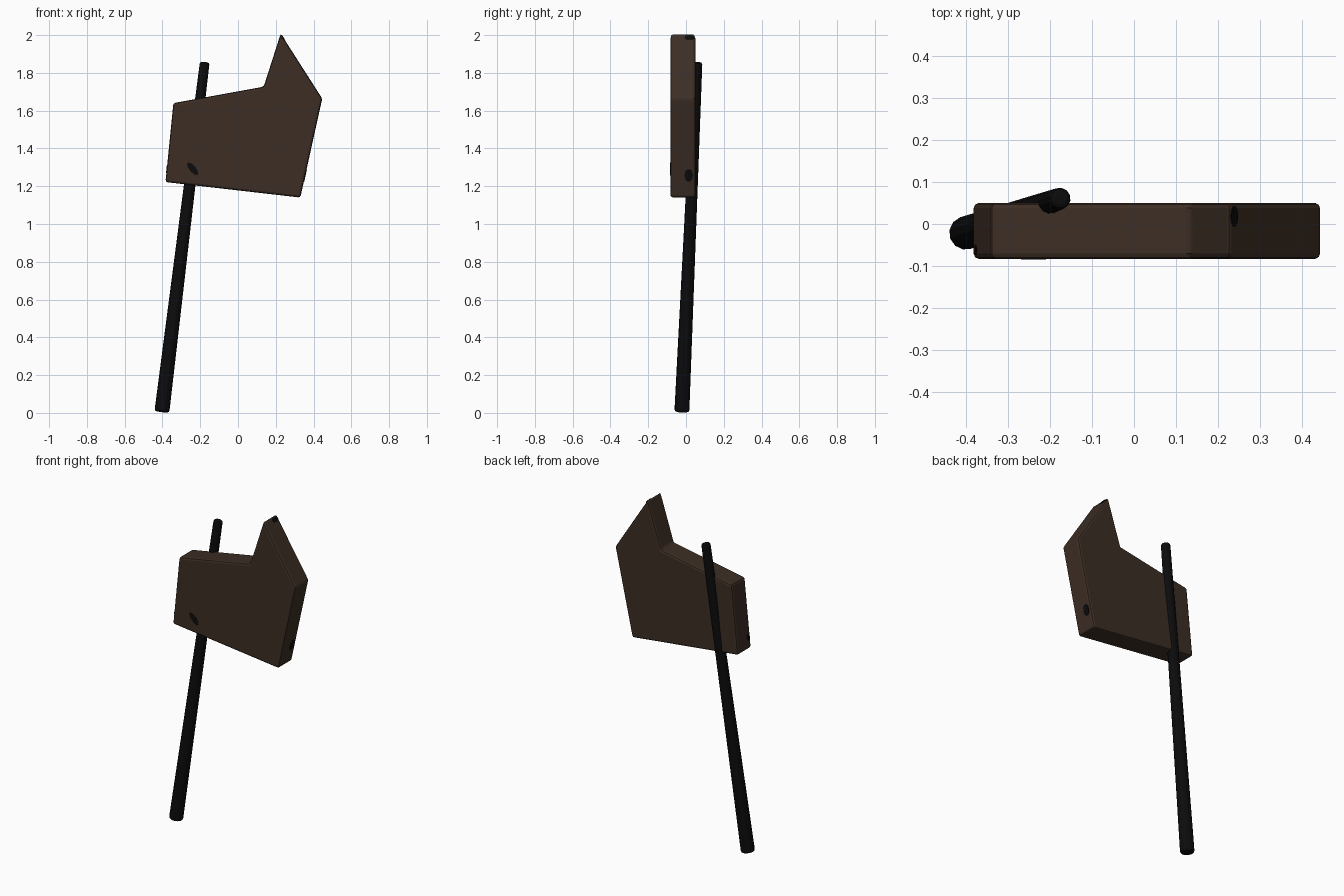
import bpy, bmesh, math
from mathutils import Vector, Matrix

cube = bpy.data.objects.get("Cube")
if cube:
    bpy.data.objects.remove(cube, do_unlink=True)


def material(name, rgb):
    mat = bpy.data.materials.new(name)
    mat.use_nodes = True
    mat.diffuse_color = (*rgb, 1)
    bsdf = mat.node_tree.nodes["Principled BSDF"]
    bsdf.inputs["Base Color"].default_value = (*rgb, 1)
    bsdf.inputs["Roughness"].default_value = 0.8
    return mat


WOOD = material("dark brown wood", (0.046, 0.027, 0.018))
BLACK = material("black metal", (0.0035, 0.0035, 0.004))


def finish(name, bm, mat, bevel=0, segments=2):
    bmesh.ops.recalc_face_normals(bm, faces=bm.faces)
    mesh = bpy.data.meshes.new(name)
    bm.to_mesh(mesh)
    bm.free()
    mesh.materials.append(mat)
    obj = bpy.data.objects.new(name, mesh)
    bpy.context.collection.objects.link(obj)
    if bevel:
        mod = obj.modifiers.new("soft edges", "BEVEL")
        mod.width = bevel
        mod.segments = segments
        mod.limit_method = "ANGLE"
        mod.angle_limit = math.radians(40)
    return obj


# Arrow-like board: outline extruded front to back
FRONT, BACK = -0.083, 0.05
outline = [(-0.342, 1.64), (0.136, 1.727), (0.226, 2.008),
           (0.446, 1.664), (0.33, 1.14), (-0.384, 1.222)]
bm = bmesh.new()
face = bm.faces.new([bm.verts.new((x, FRONT, z)) for x, z in outline])
side = bmesh.ops.extrude_face_region(bm, geom=[face])
bmesh.ops.translate(bm, vec=(0, BACK - FRONT, 0),
                    verts=[v for v in side["geom"] if isinstance(v, bmesh.types.BMVert)])
finish("board", bm, WOOD, 0.012)

# Leaning, tapered pole
foot, tip = Vector((-0.403, -0.022, 0.005)), Vector((-0.176, 0.061, 1.857))
axis = tip - foot
bm = bmesh.new()
bmesh.ops.create_cone(bm, cap_ends=True, segments=12, radius1=0.04, radius2=0.026,
                      depth=axis.length,
                      matrix=Matrix.Translation((foot + tip) / 2)
                      @ axis.to_track_quat("Z", "Y").to_matrix().to_4x4())
finish("pole", bm, BLACK, 0.012)


# Thin dark marks lying on the board: long is the direction of the longer axis
def mark(name, centre, normal, long, length, width):
    n = Vector(normal).normalized()
    u = Vector(long)
    u = (u - n * u.dot(n)).normalized()
    v = n.cross(u)
    turn = Matrix((u, v, n)).transposed().to_4x4()
    bm = bmesh.new()
    bmesh.ops.create_cone(bm, cap_ends=True, segments=10, radius1=0.5, radius2=0.5, depth=0.004,
                          matrix=Matrix.Translation(centre) @ turn
                          @ Matrix.Diagonal((length, width, 1, 1)))
    finish(name, bm, BLACK)


mark("front_mark", (-0.24, FRONT, 1.292), (0, -1, 0), (0.6, 0, -0.7), 0.085, 0.034)
mark("left_mark", (0.356, 0.014, 1.257), (0.976, 0, -0.216), (0, 0, 1), 0.07, 0.045)
mark("right_mark", (-0.377, -0.062, 1.29), (-0.995, 0, 0.1), (0, 0, 1), 0.04, 0.025)
mark("peak_mark", (0.239, 0.018, 1.988), (0.842, 0, 0.539), (0, 1, 0), 0.05, 0.03)
